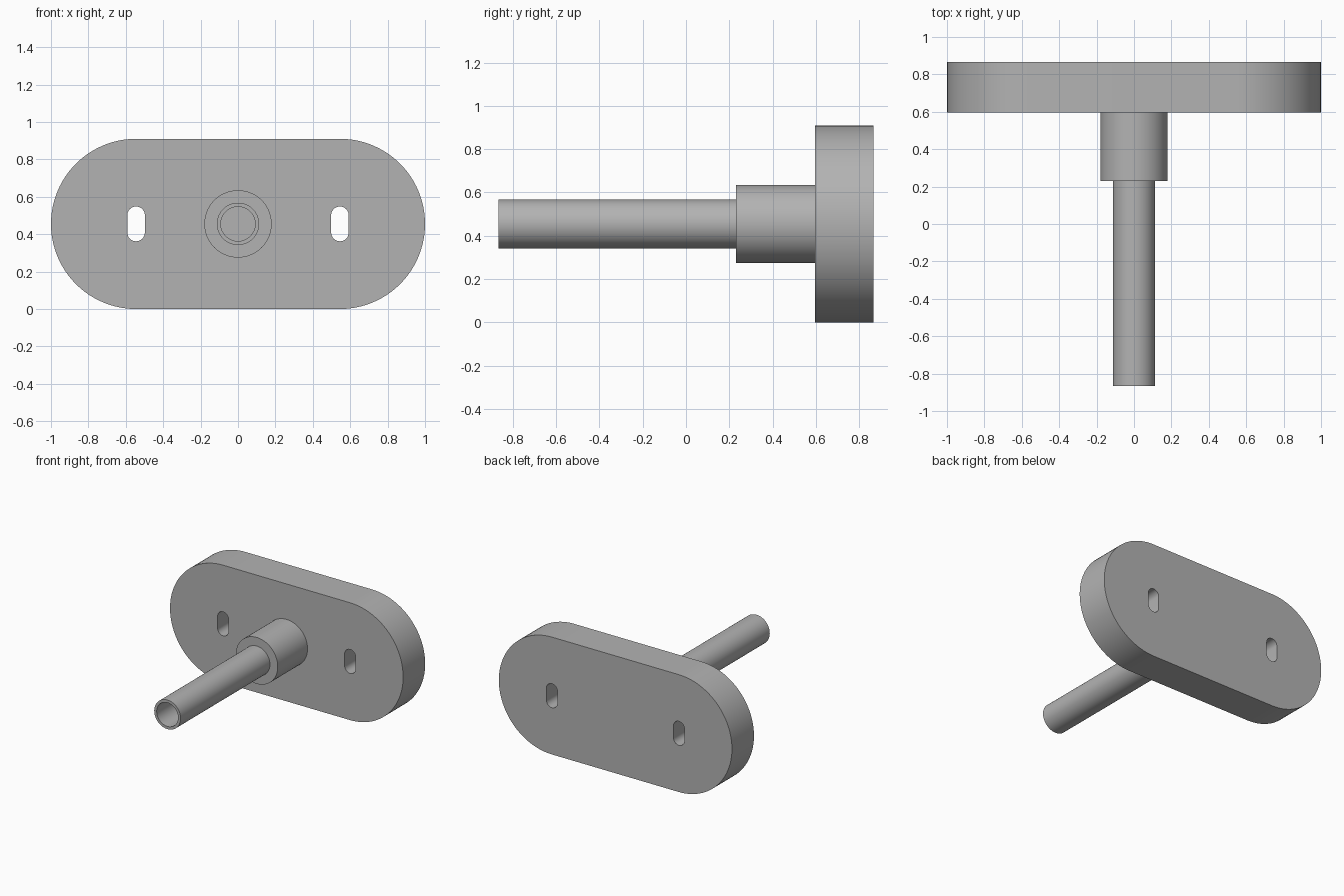
import bpy, bmesh
from math import pi, cos, sin, radians
from mathutils import Matrix, Vector

cube = bpy.data.objects.get("Cube")
if cube:
    bpy.data.objects.remove(cube, do_unlink=True)

MID_Z = 0.455
PLATE_FRONT, PLATE_BACK = 0.595, 0.865
BOSS_FRONT, TUBE_FRONT = 0.23, -0.865
SINK = 0.02

grey = bpy.data.materials.new("plain grey")
grey.use_nodes = True
COLOUR = (0.45, 0.45, 0.45, 1)
grey.diffuse_color = COLOUR
grey.node_tree.nodes["Principled BSDF"].inputs["Base Color"].default_value = COLOUR


def finish(bm, name):
    bmesh.ops.recalc_face_normals(bm, faces=bm.faces)
    mesh = bpy.data.meshes.new(name)
    bm.to_mesh(mesh)
    bm.free()
    mesh.materials.append(grey)
    obj = bpy.data.objects.new(name, mesh)
    bpy.context.collection.objects.link(obj)
    bpy.ops.object.select_all(action='DESELECT')
    obj.select_set(True)
    bpy.context.view_layer.objects.active = obj
    bpy.ops.object.shade_smooth_by_angle(angle=radians(30))
    return obj


def stadium(bm, x, radius, dx, dz, steps):
    """Closed edge loop: two half circles pushed apart by dx or dz."""
    start = -pi / 2 if dx else 0
    verts = []
    for side in (1, -1):
        for i in range(steps + 1):
            a = start + pi * i / steps + (0 if side > 0 else pi)
            verts.append(bm.verts.new((x + side * dx + radius * cos(a), PLATE_FRONT,
                                       MID_Z + side * dz + radius * sin(a))))
    return [bm.edges.new((v, verts[i - 1])) for i, v in enumerate(verts)]


def lathe(name, profile, steps=64):
    """Turn (radius, y) points about the stem axis."""
    bm = bmesh.new()
    verts = [bm.verts.new((r, y, MID_Z)) for r, y in profile]
    edges = [bm.edges.new(pair) for pair in zip(verts, verts[1:])]
    bmesh.ops.spin(bm, geom=verts + edges, cent=(0, 0, MID_Z), axis=(0, 1, 0),
                   angle=2 * pi, steps=steps, use_duplicate=False)
    bmesh.ops.remove_doubles(bm, verts=bm.verts, dist=0.0001)
    return finish(bm, name)


# Rounded mounting plate with two upright slots
bm = bmesh.new()
outline = stadium(bm, 0, MID_Z, 1 - MID_Z, 0, 48)
for x in (-0.545, 0.545):
    outline += stadium(bm, x, 0.047, 0, 0.046, 16)
bmesh.ops.triangle_fill(bm, edges=outline, use_beauty=True, normal=Vector((0, -1, 0)))
bmesh.ops.dissolve_degenerate(bm, edges=bm.edges, dist=0.00001)
extruded = bmesh.ops.extrude_face_region(bm, geom=bm.faces[:], use_keep_orig=True)
moved = [g for g in extruded["geom"] if isinstance(g, bmesh.types.BMVert)]
bmesh.ops.translate(bm, verts=moved, vec=(0, PLATE_BACK - PLATE_FRONT, 0))
finish(bm, "mounting_plate")

# Thick collar on the plate
lathe("collar", [(0, BOSS_FRONT), (0.18, BOSS_FRONT),
                 (0.18, PLATE_FRONT + SINK), (0, PLATE_FRONT + SINK)])

# Hollow tube, open at the front and closed by the collar
OUTER, INNER = 0.113, 0.092
lathe("tube", [(OUTER, BOSS_FRONT + SINK), (OUTER, TUBE_FRONT), (INNER, TUBE_FRONT),
               (INNER, BOSS_FRONT + SINK), (OUTER, BOSS_FRONT + SINK)])
